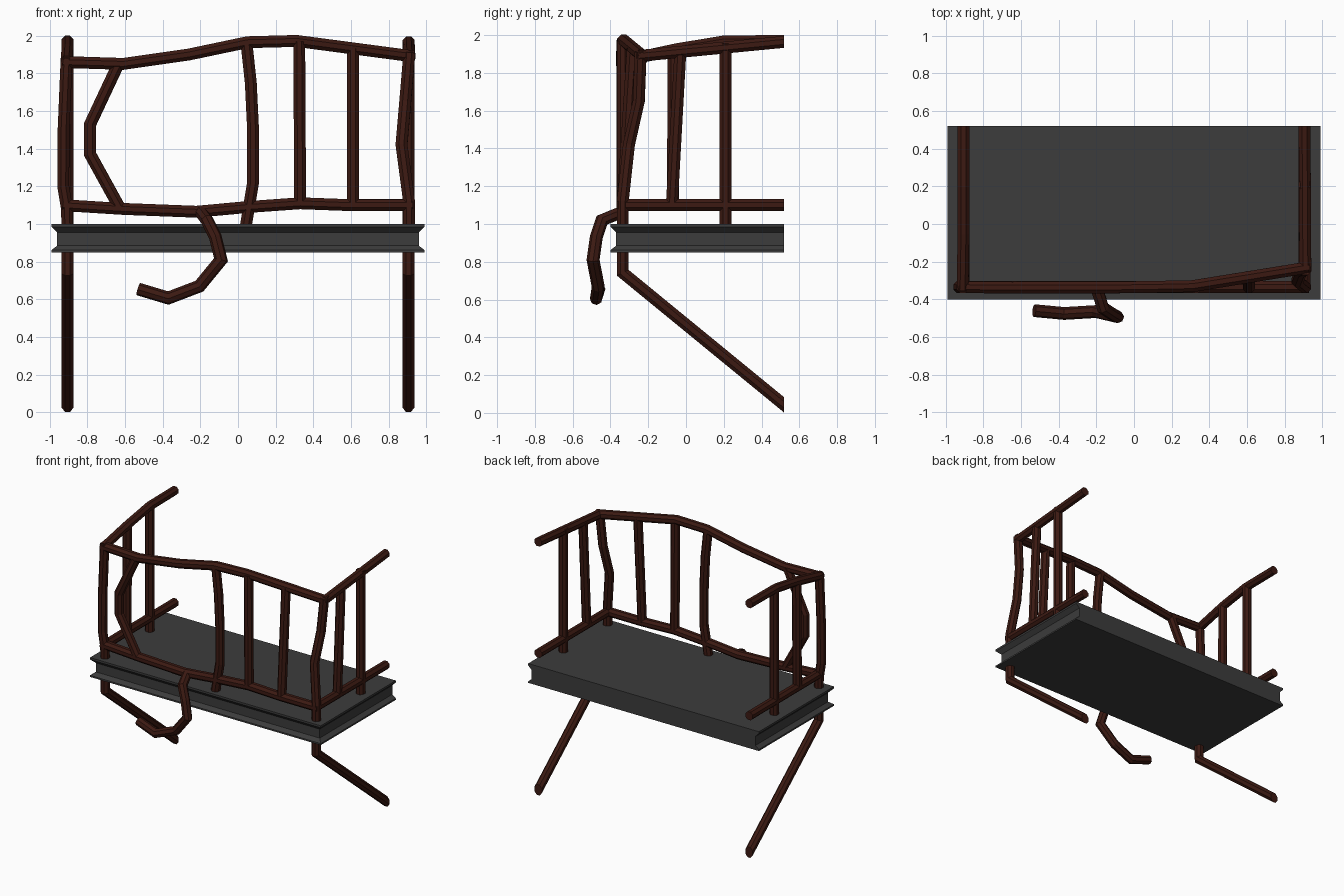
import bpy, bmesh, math
from mathutils import Vector

if "Cube" in bpy.data.objects:
    bpy.data.objects.remove(bpy.data.objects["Cube"])

BACK = 0.52      # wall plane where every bar is cut off
FRONT = -0.335   # plane of the front railing
SIDE = 0.905     # x of the side railings
R = 0.034


def material(name, col):
    m = bpy.data.materials.new(name)
    m.diffuse_color = (*col, 1)
    m.use_nodes = True
    m.node_tree.nodes["Principled BSDF"].inputs["Base Color"].default_value = m.diffuse_color
    return m


wood = material("dark_wood", (0.045, 0.010, 0.006))
stone = material("dark_stone", (0.045, 0.045, 0.045))


def finish(name, bm, mat):
    bmesh.ops.recalc_face_normals(bm, faces=bm.faces)
    me = bpy.data.meshes.new(name)
    bm.to_mesh(me)
    bm.free()
    me.materials.append(mat)
    ob = bpy.data.objects.new(name, me)
    bpy.context.collection.objects.link(ob)
    return ob


def bar(name, pts, r=R, n=8):
    """Mitred n-sided tube along a path, trimmed flat at the wall plane."""
    p = [Vector(q) for q in pts]
    d = [(b - a).normalized() for a, b in zip(p, p[1:])]
    u = d[0].orthogonal().normalized()
    v = d[0].cross(u)
    ring = []
    for k in range(n):
        a = 2 * math.pi * (k + 0.5) / n
        ring.append(p[0] + r * (math.cos(a) * u + math.sin(a) * v))
    bm = bmesh.new()
    rings = [[bm.verts.new(c) for c in ring]]
    for i in range(1, len(p)):
        t = d[i - 1]
        nrm = (t + d[i]).normalized() if i < len(d) else t
        # slide each corner along the segment on to the mitre plane
        ring = [c + t * ((p[i] - c).dot(nrm) / t.dot(nrm)) for c in ring]
        rings.append([bm.verts.new(c) for c in ring])
    for a, b in zip(rings, rings[1:]):
        for k in range(n):
            bm.faces.new((a[k], a[(k + 1) % n], b[(k + 1) % n], b[k]))
    bm.faces.new(rings[0])
    bm.faces.new(rings[-1])
    cut = bmesh.ops.bisect_plane(bm, geom=bm.verts[:] + bm.edges[:] + bm.faces[:],
                                 plane_co=(0, BACK, 0), plane_no=(0, 1, 0), clear_outer=True)
    edges = [e for e in cut["geom_cut"] if isinstance(e, bmesh.types.BMEdge)]
    if edges:
        bmesh.ops.holes_fill(bm, edges=edges)
    return finish(name, bm, wood)


def front_bar(name, xz, y=FRONT):
    return bar(name, [(x, y, z) for x, z in xz])


# floor slab: moulded edge on the front and sides, flat at the wall
bm = bmesh.new()
rings = []
for inset, z in [(0, 1.0), (0, 0.985), (0.03, 0.955), (0.03, 0.885), (0, 0.862), (0, 0.85)]:
    x, y = 0.99 - inset, -0.40 + inset
    rings.append([bm.verts.new(c) for c in ((-x, y, z), (x, y, z), (x, BACK, z), (-x, BACK, z))])
for a, b in zip(rings, rings[1:]):
    for k in range(4):
        bm.faces.new((a[k], a[(k + 1) % 4], b[(k + 1) % 4], b[k]))
bm.faces.new(rings[0])
bm.faces.new(rings[-1])
finish("floor_slab", bm, stone)

# pieces repeated on both sides: bracket, lower rail, rear baluster
for s, side in ((-1, "left"), (1, "right")):
    x = s * SIDE
    bar(side + "_bracket", [(x, FRONT, 0.95), (x, FRONT, 0.742), (x, 0.62, -0.04)])
    bar(side + "_lower_rail", [(x, FRONT, 1.10), (x, 0.6, 1.10)])
    bar(side + "_rear_baluster", [(x, 0.21, 0.95), (x, 0.21, 1.955)])

# crooked corner posts
bar("left_corner_post", [(-0.905, FRONT, 0.95), (-0.908, FRONT, 1.08), (-0.928, FRONT, 1.2),
                         (-0.926, FRONT, 1.5), (-0.91, FRONT, 1.88)])
bar("right_corner_post", [(0.908, FRONT, 0.95), (0.908, FRONT, 1.12), (0.868, -0.302, 1.42),
                          (0.888, -0.25, 1.65), (0.91, -0.24, 1.91)])

# top rails
bar("front_top_rail", [(-0.93, FRONT, 1.86), (-0.61, -0.338, 1.85), (-0.26, -0.338, 1.90),
                       (0.05, FRONT, 1.965), (0.31, -0.33, 1.972), (0.93, -0.23, 1.89)])
bar("left_top_rail", [(-0.91, -0.35, 1.86), (-SIDE, -0.05, 1.925), (-SIDE, 0.2, 1.966), (-SIDE, 0.6, 1.97)])
bar("right_top_rail", [(0.91, -0.25, 1.89), (SIDE, 0.6, 1.972)])

# front lower rail
front_bar("front_lower_rail", [(-0.93, 1.10), (-0.61, 1.08), (-0.22, 1.065), (0.05, 1.09),
                               (0.33, 1.11), (0.6, 1.10), (0.93, 1.10)])

# front balusters
front_bar("bent_baluster", [(-0.63, 1.86), (-0.785, 1.53), (-0.785, 1.37), (-0.625, 1.08)])
front_bar("middle_baluster", [(0.045, 1.96), (0.068, 1.75), (0.08, 1.5), (0.08, 1.22), (0.035, 0.95)])
front_bar("straight_baluster", [(0.33, 1.11), (0.325, 1.97)])
bar("leaning_baluster", [(0.61, FRONT, 1.10), (0.61, -0.282, 1.93)])

# side front balusters
bar("left_front_baluster", [(-SIDE, -0.07, 1.10), (-SIDE, -0.065, 1.92)])
bar("right_front_baluster", [(SIDE, -0.075, 1.10), (SIDE, -0.03, 1.91)])

# curling branch hanging off the front
bar("hanging_branch", [(-0.20, FRONT, 1.065), (-0.165, -0.445, 1.02), (-0.12, -0.475, 0.93),
                       (-0.09, -0.492, 0.81), (-0.205, -0.465, 0.67), (-0.37, -0.475, 0.607),
                       (-0.53, -0.46, 0.655)])
